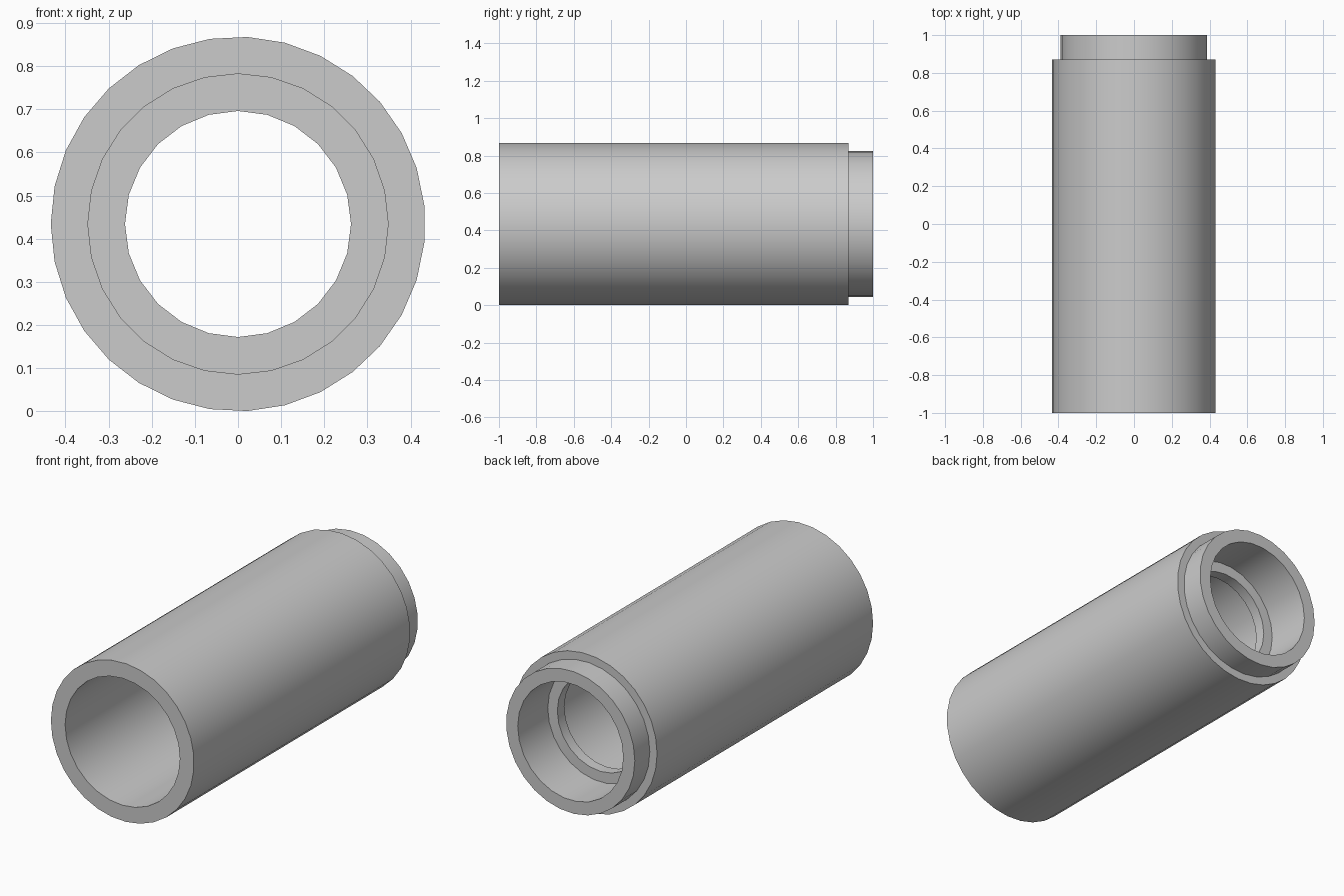
import bpy, bmesh, math

cube = bpy.data.objects.get("Cube")
if cube:
    bpy.data.objects.remove(cube, do_unlink=True)

CENTRE_Z = 0.434

grey = bpy.data.materials.new("plain_grey")
grey.use_nodes = True
colour = (0.6, 0.6, 0.6, 1.0)
grey.diffuse_color = colour
grey.node_tree.nodes["Principled BSDF"].inputs["Base Color"].default_value = colour

# Walls in order around the section: radius, sides, start y, end y
walls = [
    (0.434, 31, -1.0, 0.87),   # outer body
    (0.39, 29, 0.87, 1.0),     # stepped neck
    (0.32, 26, 1.0, 0.74),     # rear counterbore
    (0.262, 24, 0.74, 0.68),   # inner lip
    (0.348, 28, 0.68, -1.0),   # front bore
]

bm = bmesh.new()


def ring(radius, sides, y):
    """Closed loop of edges around the y axis."""
    verts = []
    for i in range(sides):
        a = math.pi + math.tau * i / sides
        verts.append(bm.verts.new((radius * math.cos(a), y,
                                   CENTRE_Z + radius * math.sin(a))))
    edges = [bm.edges.new((verts[i - 1], verts[i])) for i in range(sides)]
    return verts, edges


# Cylindrical walls
ends = []
for radius, sides, y0, y1 in walls:
    first, second = ring(radius, sides, y0), ring(radius, sides, y1)
    a, b = first[0], second[0]
    for i in range(sides):
        bm.faces.new((a[i - 1], a[i], b[i], b[i - 1]))
    ends.append((first[1], second[1]))

# Flat annular faces joining each wall to the next
for i, (_, finish) in enumerate(ends):
    start = ends[(i + 1) % len(ends)][0]
    bmesh.ops.triangle_fill(bm, use_beauty=True, edges=finish + start)

bmesh.ops.recalc_face_normals(bm, faces=bm.faces[:])

mesh = bpy.data.meshes.new("stepped_tube")
bm.to_mesh(mesh)
bm.free()
mesh.materials.append(grey)
tube = bpy.data.objects.new("stepped_tube", mesh)
bpy.context.collection.objects.link(tube)

bpy.ops.object.select_all(action='DESELECT')
tube.select_set(True)
bpy.context.view_layer.objects.active = tube
bpy.ops.object.shade_smooth_by_angle(angle=math.radians(30))
